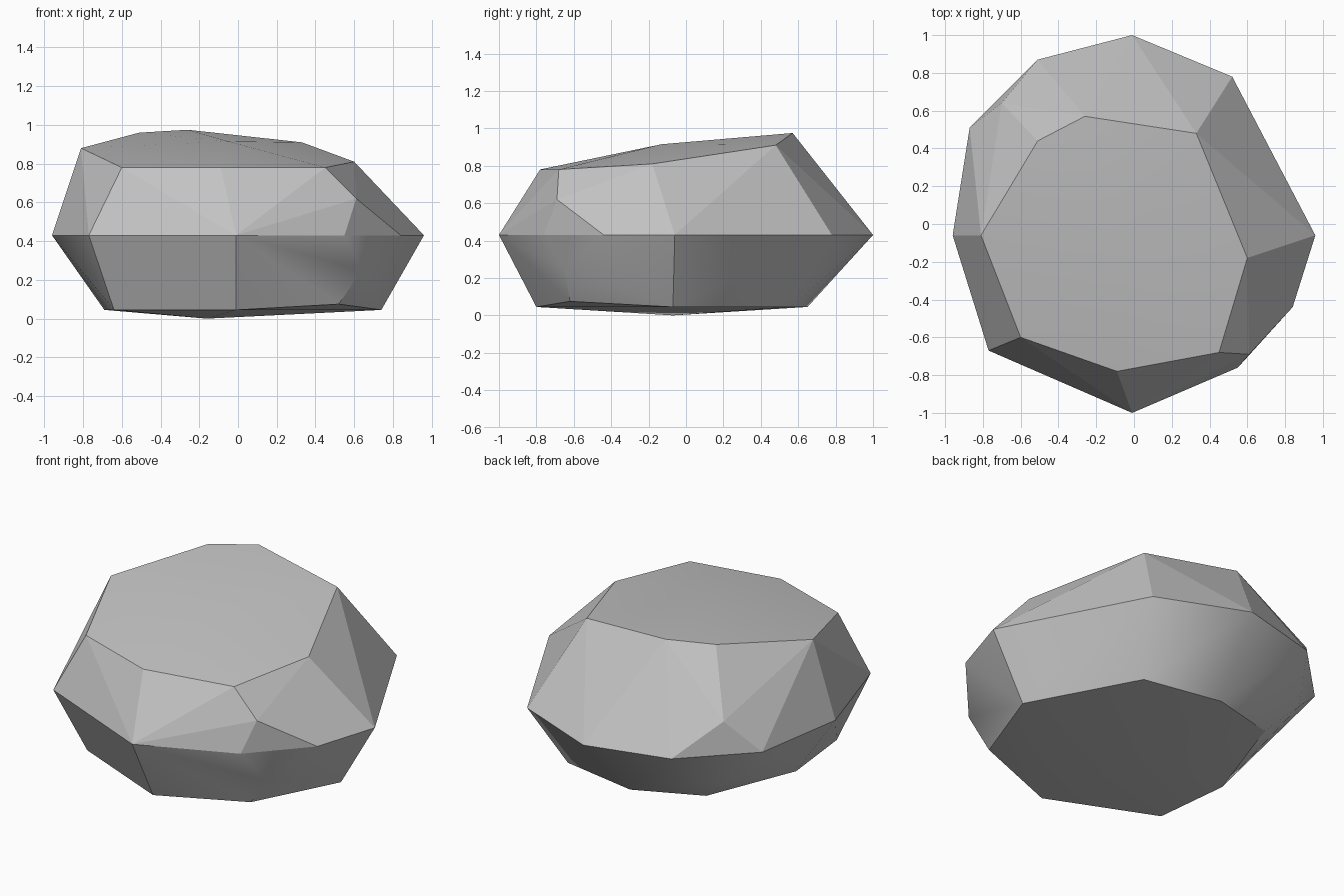
import bpy
import bmesh
import math

# Remove the default object only
default_cube = bpy.data.objects.get("Cube")
if default_cube:
    bpy.data.objects.remove(default_cube, do_unlink=True)

GIRDLE = .43   # height of the widest ring
BASE = .045    # height of the underside rim


def at_height(outline, z):
    """Lift a plan outline to one height."""
    return [(x, y, z) for x, y in outline]


# Widest ring, with the two chipped corners cut off it
girdle = at_height([(.96, -.06), (.52, .78), (-.01, 1), (-.51, .87),
                    (-.87, .51), (-.96, -.06), (-.77, -.67), (-.01, -1),
                    (.55, -.76), (.84, -.44)], GIRDLE)

# Upper and lower tips of the chipped facets
chip_tips = [(.61, -.69, .62), (.64, -.65, .25),
             (-.7, .64, .62), (-.65, .64, .23)]

# Sloping crown with a slight swell in the middle
crown = [(.6, -.18, .81), (.33, .48, .91), (-.26, .57, .975),
         (-.51, .44, .96), (-.81, -.06, .88), (-.6, -.6, .78),
         (-.09, -.78, .78), (.45, -.68, .78), (-.05, -.13, .915)]

# Underside rim and the point it rests on
underside = at_height([(.74, -.07), (.4, .56), (-.08, .65), (-.69, -.07),
                       (-.64, -.53), (-.01, -.8)], BASE)
underside += [(.52, -.62, .075), (-.5, .52, .07), (-.16, -.07, 0)]

# Wrap a faceted skin around the corner points
bm = bmesh.new()
for corner in girdle + chip_tips + crown + underside:
    bm.verts.new(corner)
bmesh.ops.convex_hull(bm, input=list(bm.verts))
loose = [v for v in bm.verts if not v.link_faces]
bmesh.ops.delete(bm, geom=loose, context="VERTS")
bmesh.ops.dissolve_limit(bm, angle_limit=math.radians(3),
                         verts=list(bm.verts), edges=list(bm.edges))
bmesh.ops.recalc_face_normals(bm, faces=list(bm.faces))

mesh = bpy.data.meshes.new("boulder")
bm.to_mesh(mesh)
bm.free()
boulder = bpy.data.objects.new("boulder", mesh)
bpy.context.collection.objects.link(boulder)

# Plain grey stone
stone = bpy.data.materials.new("grey_stone")
stone.use_nodes = True
colour = (.55, .55, .55, 1)
stone.diffuse_color = colour
stone.node_tree.nodes["Principled BSDF"].inputs["Base Color"].default_value = colour
mesh.materials.append(stone)

# Soft crown and underside, crisp upper walls
bpy.ops.object.select_all(action="DESELECT")
boulder.select_set(True)
bpy.context.view_layer.objects.active = boulder
bpy.ops.object.shade_smooth_by_angle(angle=math.radians(35))
for face in mesh.polygons:
    if face.center.z > GIRDLE and face.normal.z < .85:
        face.use_smooth = False
